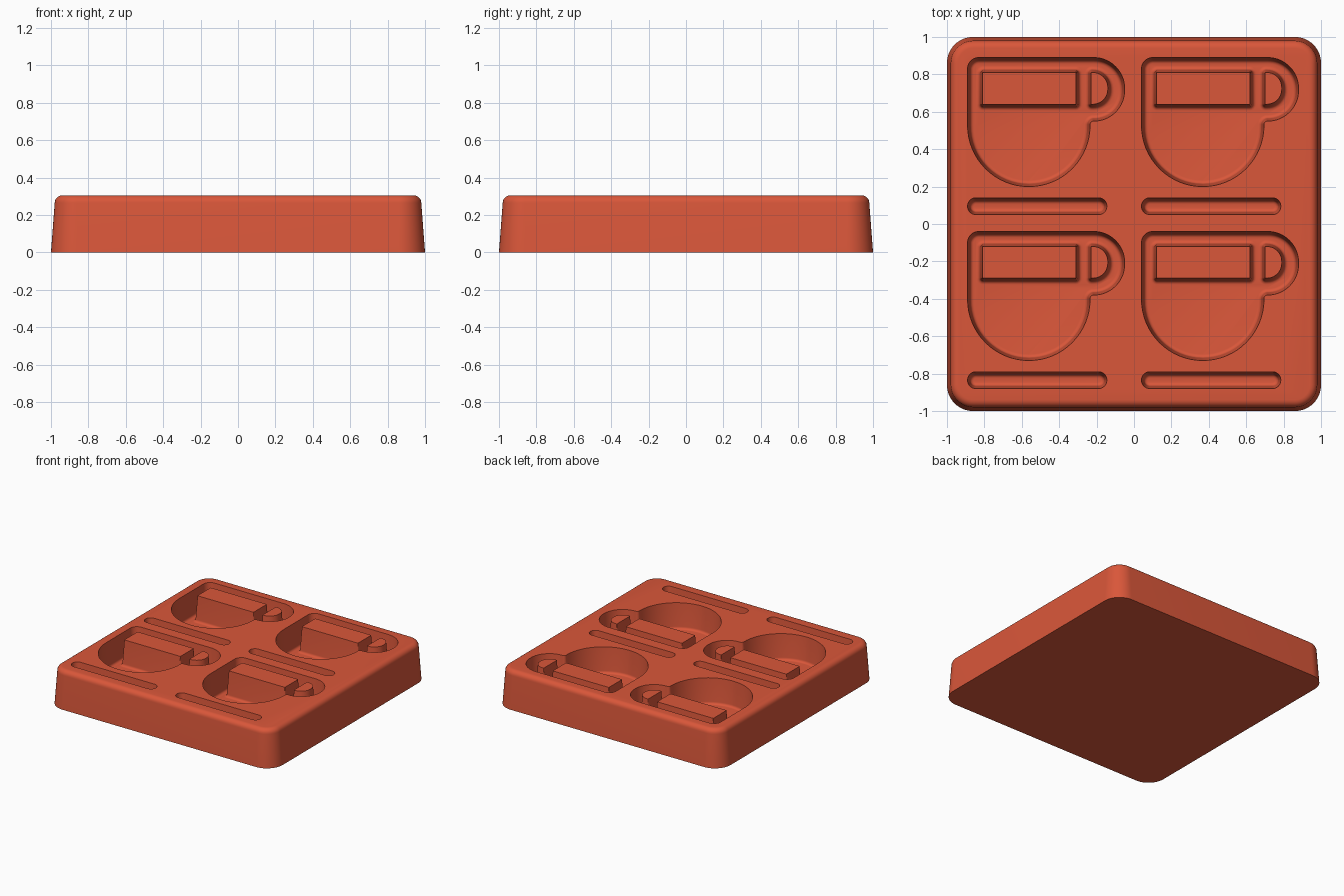
import bpy, bmesh, math
from mathutils import Vector

cube = bpy.data.objects.get("Cube")
if cube:
    bpy.data.objects.remove(cube)

TOP, FLOOR, PITCH = 0.305, 0.1, 0.93


def rounded(corners, steps=16):
    """Counter-clockwise outline from (x, y, radius) corners."""
    pts, n = [], len(corners)
    for i, (x, y, r) in enumerate(corners):
        p = Vector((x, y))
        a = (Vector(corners[i - 1][:2]) - p).normalized()
        b = (Vector(corners[(i + 1) % n][:2]) - p).normalized()
        # square corners, so the tangent length equals the radius
        centre = p + (a + b) * r
        for k in range(steps + 1):
            t = k / steps * math.pi / 2
            pts.append(centre - b * r * math.cos(t) - a * r * math.sin(t))
    return pts


def inset(pts, d):
    """Move the outline inwards by d, outwards when d is negative."""
    out, n = [], len(pts)
    for i, p in enumerate(pts):
        u = (p - pts[i - 1]).normalized()
        v = (pts[(i + 1) % n] - p).normalized()
        nu, nv = Vector((-u.y, u.x)), Vector((-v.y, v.x))
        out.append(p + (nu + nv) * d / (1 + nu.dot(nv)))
    return out


def loft(bm, pts, rings, offset=(0, 0)):
    """Closed solid through inset rings (inset, height), bottom to top."""
    loops = []
    for d, z in rings:
        loops.append([bm.verts.new((p.x + offset[0], p.y + offset[1], z))
                      for p in inset(pts, d)])
    n = len(pts)
    for lo, hi in zip(loops, loops[1:]):
        for i in range(n):
            j = (i + 1) % n
            bm.faces.new((lo[i], lo[j], hi[j], hi[i]))
    bm.faces.new(loops[0][::-1])
    bm.faces.new(loops[-1])


def make_object(name, bm):
    bmesh.ops.recalc_face_normals(bm, faces=bm.faces[:])
    mesh = bpy.data.meshes.new(name)
    bm.to_mesh(mesh)
    bm.free()
    obj = bpy.data.objects.new(name, mesh)
    bpy.context.collection.objects.link(obj)
    return obj


def box(x0, x1, y0, y1, r):
    return [(x0, y0, r), (x1, y0, r), (x1, y1, r), (x0, y1, r)]


# Tray block: drafted sides and a rounded top edge
fillet = 0.04
edge = [(0.02 + fillet * (1 - math.cos(t)), TOP - fillet + fillet * math.sin(t))
        for t in [k * math.pi / 12 for k in range(7)]]
bm = bmesh.new()
loft(bm, rounded(box(-1, 1, -1, 1, 0.14)), [(0, 0)] + edge)
tray = make_object("mould_tray", bm)

# Wall section shared by all recesses: floor fillet, then draft
r = 0.02
wall = [(0.014 + r * (1 - math.sin(t)), FLOOR + r * (1 - math.cos(t)))
        for t in [k * math.pi / 10 for k in range(6)]]
recess = wall + [(0, TOP), (-0.002, TOP + 0.03)]
raised = [(-0.034, FLOOR - 0.03)] + [(-d, z) for d, z in wall] + [(0, TOP)]

cup = rounded([(-0.89, 0.89, 0.06), (-0.89, 0.2, 0.327), (-0.235, 0.2, 0.327),
               (-0.235, 0.55, 0.018), (-0.05, 0.55, 0.165), (-0.05, 0.89, 0.165)])
slot = rounded(box(-0.89, -0.145, 0.05, 0.14, 0.0445), 10)
panel = rounded(box(-0.81, -0.31, 0.64, 0.81, 0.004), 4)
handle_core = rounded([(-0.23, 0.64, 0.004), (-0.14, 0.64, 0.08),
                       (-0.14, 0.81, 0.08), (-0.23, 0.81, 0.004)], 10)

# Four cups with their slots, laid out two by two
cutters, islands = bmesh.new(), bmesh.new()
for i in range(2):
    for j in range(2):
        place = (i * PITCH, -j * PITCH)
        loft(cutters, cup, recess, place)
        loft(cutters, slot, recess, place)
        loft(islands, panel, raised, place)
        loft(islands, handle_core, raised, place)

bpy.context.view_layer.objects.active = tray
tray.select_set(True)
for name, part, operation in (("recess_cutter", cutters, 'DIFFERENCE'),
                              ("raised_islands", islands, 'UNION')):
    helper = make_object(name, part)
    helper.hide_render = True
    mod = tray.modifiers.new(name, 'BOOLEAN')
    mod.operation = operation
    mod.solver = 'EXACT'
    mod.object = helper
    bpy.ops.object.modifier_apply(modifier=mod.name)
    bpy.data.objects.remove(helper)

# Single terracotta colour
mat = bpy.data.materials.new("terracotta_red")
mat.use_nodes = True
colour = (0.7, 0.095, 0.042, 1)
mat.diffuse_color = colour
mat.node_tree.nodes["Principled BSDF"].inputs["Base Color"].default_value = colour
tray.data.materials.clear()
tray.data.materials.append(mat)

bpy.ops.object.select_all(action='DESELECT')
tray.select_set(True)
bpy.ops.object.shade_smooth_by_angle(angle=math.radians(30))
